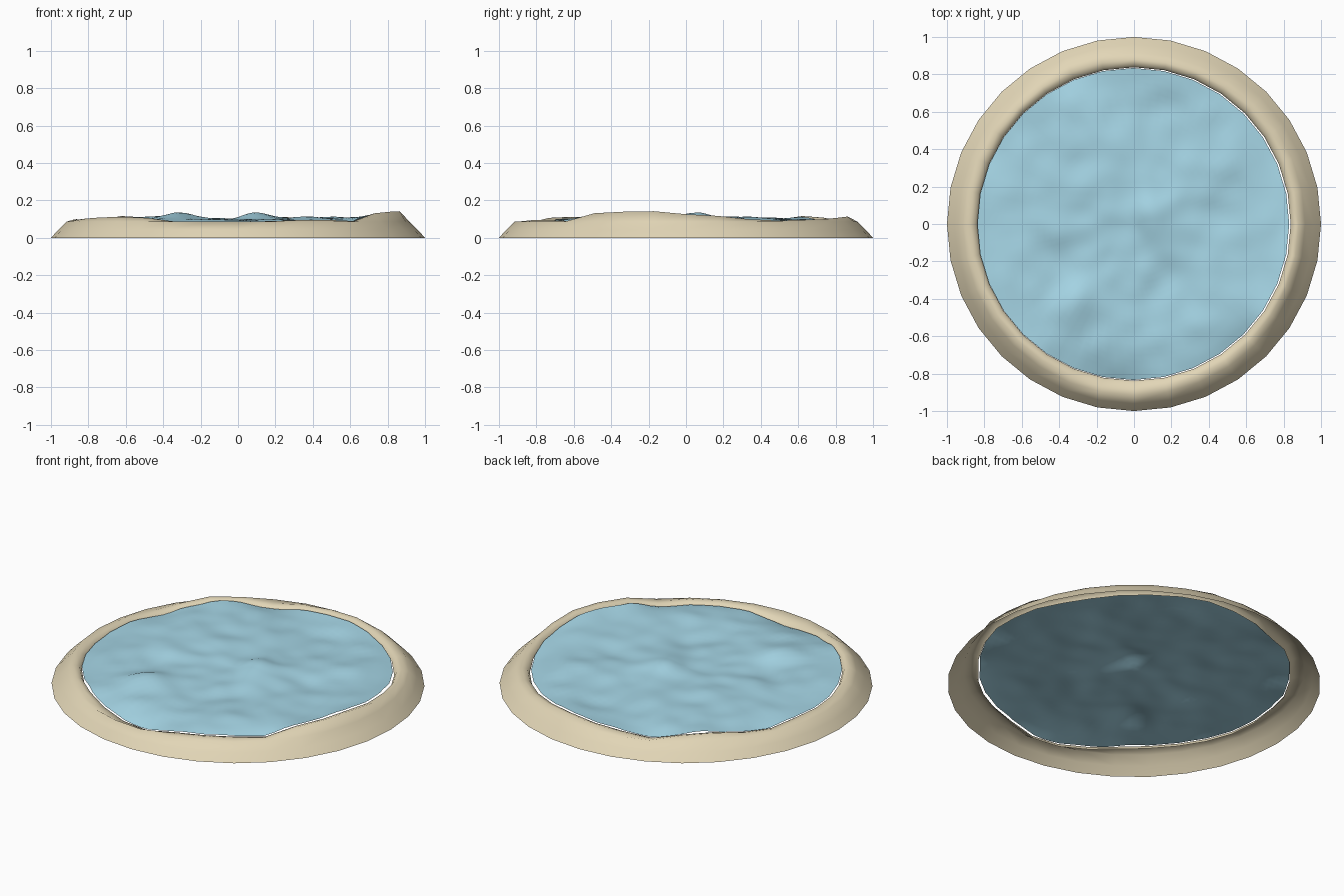
import bpy, bmesh, math
from mathutils import Vector, noise

if "Cube" in bpy.data.objects:
    bpy.data.objects.remove(bpy.data.objects["Cube"])

SIDES = 32

# Height of the wavy shoreline: (angle in degrees, z)
SHORE = [(9, .104), (30, .078), (56, .085), (77, .1), (95, .09), (112, .066),
         (131, .108), (142, .09), (154, .068), (168, .086), (187, .082),
         (218, .096), (232, .1), (244, .075), (266, .045), (286, .08), (300, .083),
         (314, .075), (327, .118), (345, .13)]


def shore_z(deg):
    """Smoothly interpolated shoreline height."""
    deg %= 360
    pts = [(SHORE[-1][0] - 360, SHORE[-1][1])] + SHORE + [(SHORE[0][0] + 360, SHORE[0][1])]
    for (a, za), (b, zb) in zip(pts, pts[1:]):
        if a <= deg <= b:
            t = (deg - a) / (b - a)
            t = t * t * (3 - 2 * t)
            return za + (zb - za) * t
    return .09


def make_object(name, bm, color):
    bmesh.ops.recalc_face_normals(bm, faces=bm.faces)
    if sum(f.normal.z for f in bm.faces) < 0:
        bmesh.ops.reverse_faces(bm, faces=bm.faces)
    for f in bm.faces:
        f.smooth = True
    me = bpy.data.meshes.new(name)
    bm.to_mesh(me)
    bm.free()
    ob = bpy.data.objects.new(name, me)
    bpy.context.collection.objects.link(ob)
    mat = bpy.data.materials.new(name + "_color")
    mat.diffuse_color = color
    mat.use_nodes = True
    mat.node_tree.nodes["Principled BSDF"].inputs["Base Color"].default_value = mat.diffuse_color
    me.materials.append(mat)
    return ob


def bridge(bm, a, b):
    n = len(a)
    for i in range(n):
        j = (i + 1) % n
        bm.faces.new((a[i], a[j], b[j], b[i]))


# Hollow sandy bank: sloped outside, wavy inner lip
bm = bmesh.new()
rings = []
for r, z, wave in [(1, 0, 0), (.96, .044, 0), (.915, .087, 0),
                   (.88, .014, 1), (.85, .006, 1), (.838, -.016, 1)]:
    ring = []
    for i in range(SIDES):
        a = 2 * math.pi * i / SIDES
        h = z + wave * shore_z(math.degrees(a))
        ring.append(bm.verts.new((r * math.cos(a), r * math.sin(a), h)))
    rings.append(ring)
for a, b in zip(rings, rings[1:]):
    bridge(bm, a, b)
make_object("sand_bank", bm, (.76, .67, .47, 1))


# Rippled water sheet
def water_z(x, y):
    n = noise.noise(Vector((x * 3.2 + 5, y * 3.2, 1.3))) * .022
    n += noise.noise(Vector((x * 7.5, y * 7.5 + 3, 4.1))) * .012
    for px, py, h in [(-.3, -.4, .03), (.1, .05, .03), (-.44, 0, .015)]:
        n += h * math.exp(-((x - px) ** 2 + (y - py) ** 2) / .012)
    return .098 + n


bm = bmesh.new()
SEG, RINGS, R = SIDES * 3, 26, .834
half = math.pi / SIDES
rings = []
for k in range(1, RINGS + 1):
    t = k / RINGS
    blend = max(0, (t - .75) / .25) ** 2
    ring = []
    for i in range(SEG):
        a = 2 * math.pi * i / SEG
        # Straight chords between the 32 outline corners
        rad = R * t * math.cos(half) / math.cos(a % (2 * half) - half)
        x, y = rad * math.cos(a), rad * math.sin(a)
        z = water_z(x, y) * (1 - blend) + (shore_z(math.degrees(a)) + .003) * blend
        ring.append(bm.verts.new((x - .004, y, z)))
    rings.append(ring)
for a, b in zip(rings, rings[1:]):
    bridge(bm, a, b)
centre = bm.verts.new((-.004, 0, water_z(0, 0)))
for i in range(SEG):
    bm.faces.new((centre, rings[0][i], rings[0][(i + 1) % SEG]))
make_object("water_surface", bm, (.38, .67, .79, 1))
